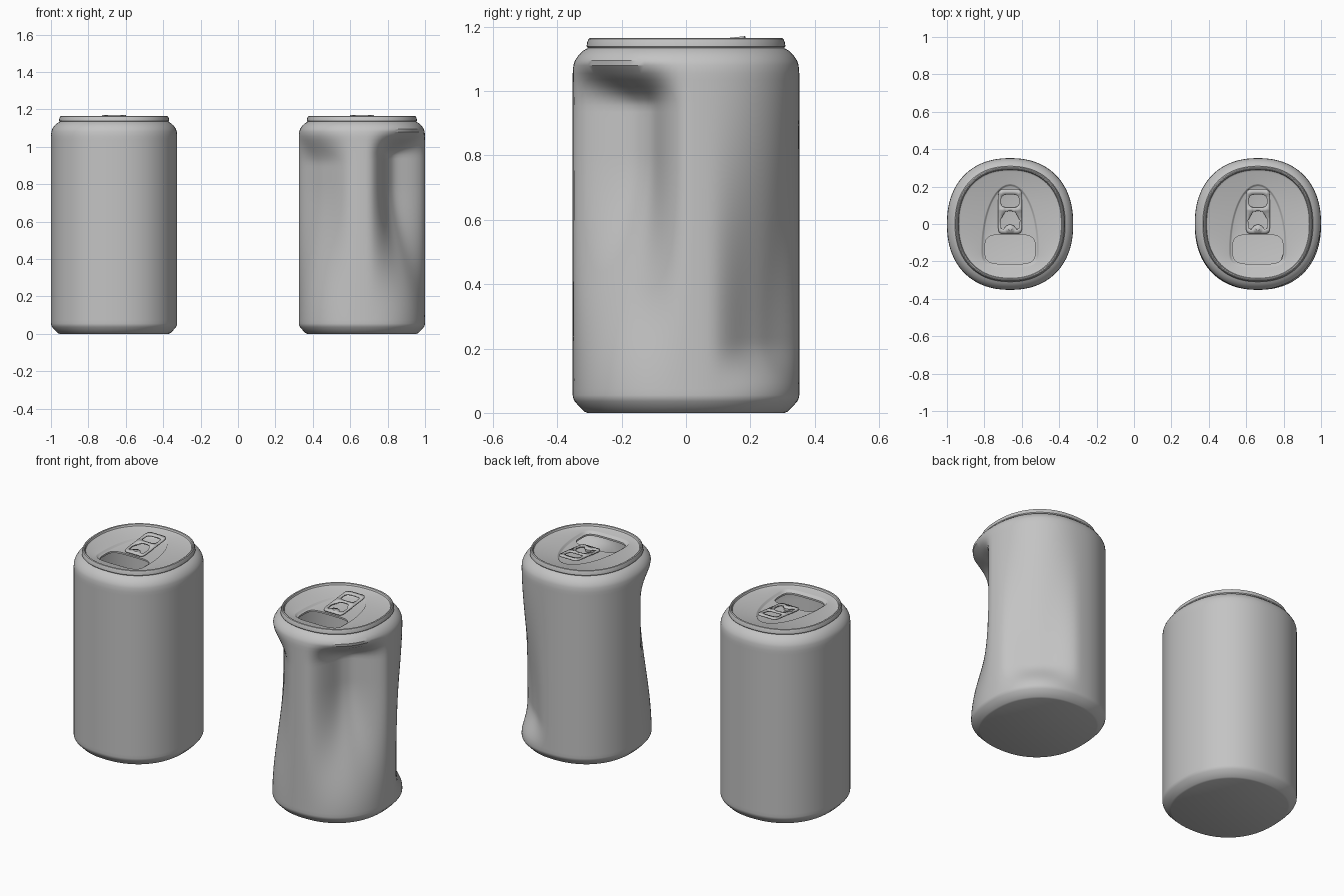
import bpy, bmesh, math

if "Cube" in bpy.data.objects:
    bpy.data.objects.remove(bpy.data.objects["Cube"])

HALF_X, HALF_Y, SEGMENTS = 0.3375, 0.352, 96

metal = bpy.data.materials.new("grey_metal")
metal.use_nodes = True
metal.diffuse_color = (0.55, 0.55, 0.55, 1)
metal.node_tree.nodes["Principled BSDF"].inputs["Base Color"].default_value = (0.55, 0.55, 0.55, 1)


def oval(a, b, n, z, cy=0.0, back=None, count=SEGMENTS):
    """Superellipse loop; back = (half length, exponent) reshapes the +y half."""
    pts = []
    for i in range(count):
        t = 2 * math.pi * i / count
        c, s = math.cos(t), math.sin(t)
        bb, nn = back if back and s > 0 else (b, n)
        r = (abs(c / a) ** nn + abs(s / bb) ** nn) ** (-1 / nn)
        pts.append((r * c, cy + r * s, z))
    return pts


def can_ring(inset, z):
    return oval(HALF_X - inset, HALF_Y - inset, 2.25, z)


def add_loop(bm, pts):
    return [bm.verts.new(p) for p in pts]


def loft(bm, loops):
    """Join point loops in order and return the vertex loops."""
    rings = [add_loop(bm, p) for p in loops]
    for a, b in zip(rings, rings[1:]):
        for i in range(len(a)):
            j = (i + 1) % len(a)
            bm.faces.new((a[i], a[j], b[j], b[i]))
    return rings


def fill(bm, *loops):
    """Fill the flat area between an outline and its holes, facing up."""
    edges = []
    for vs in loops:
        for i, v in enumerate(vs):
            w = vs[(i + 1) % len(vs)]
            edges.append(bm.edges.get((v, w)) or bm.edges.new((v, w)))
    made = bmesh.ops.triangle_fill(bm, use_beauty=True, edges=edges, normal=(0, 0, 1))
    for f in made["geom"]:
        if isinstance(f, bmesh.types.BMFace):
            f.normal_update()
            if f.normal.z < 0:
                f.normal_flip()


def finish(bm, name, x, angle=35):
    me = bpy.data.meshes.new(name)
    for f in bm.faces:
        f.smooth = True
    bm.to_mesh(me)
    bm.free()
    me.set_sharp_from_angle(angle=math.radians(angle))
    me.materials.append(metal)
    ob = bpy.data.objects.new(name, me)
    ob.location.x = x
    bpy.context.collection.objects.link(ob)
    return ob


def smooth(t):
    t = max(0.0, min(1.0, t))
    return t * t * (3 - 2 * t)


# Dents: direction, half width (degrees), depth, low fade (start, length), top fade (end, length)
DENTS = [
    (-42, 43, 0.155, 0.05, 0.75, 1.10, 0.15),
    (-138, 42, 0.065, 0.05, 0.75, 1.10, 0.20),
    (50, 38, 0.06, 0.06, 0.16, 1.08, 0.85),
]


def crush(bm):
    for v in bm.verts:
        az = math.degrees(math.atan2(v.co.y, v.co.x))
        push = 0.0
        for mid, width, depth, low, low_len, top, top_len in DENTS:
            u = abs((az - mid + 180) % 360 - 180) / width
            if u < 1:
                push += (depth * (1 - u ** 2.5) ** 2
                         * smooth((v.co.z - low) / low_len) * smooth((top - v.co.z) / top_len))
        k = 1 - push / math.hypot(v.co.x, v.co.y)
        v.co.x *= k
        v.co.y *= k


def build_body(name, x, dented):
    foot = [(0.045, 0), (0.036, 0.004), (0.02, 0.02), (0.006, 0.036), (0.001, 0.047)]
    wall = [(0, 0.055 + i * 0.02) for i in range(51)]
    shoulder = [(0.002, 1.08), (0.007, 1.095), (0.018, 1.112), (0.032, 1.125), (0.042, 1.131)]
    bm = bmesh.new()
    rings = loft(bm, [can_ring(d, z) for d, z in foot + wall + shoulder])
    bm.faces.new(list(reversed(rings[0])))
    if dented:
        crush(bm)
    finish(bm, name, x)


def build_lid(name, x):
    rim = [(0.042, 1.131), (0.047, 1.134), (0.043, 1.139), (0.045, 1.152), (0.049, 1.162),
           (0.054, 1.165), (0.059, 1.162), (0.063, 1.152), (0.072, 1.147)]
    bm = bmesh.new()
    edge = loft(bm, [can_ring(d, z) for d, z in rim])[-1]
    # sunken teardrop around the tab
    hollow = loft(bm, [oval(0.155 - d, 0.1 - d, 4, z, -0.13, (0.345 - d, 2))
                       for d, z in ((0, 1.147), (0.004, 1.145), (0.01, 1.135), (0.014, 1.133))])
    fill(bm, edge, hollow[0])
    # open mouth with a short folded lip
    mouth = loft(bm, [oval(0.134, 0.079, 4, z, -0.135) for z in (1.133, 1.123)])
    fill(bm, hollow[-1], mouth[0])
    finish(bm, name, x)


def build_tab(name, x):
    half = [(0, 0.07), (0.025, 0.066), (0.038, 0.045), (0.052, 0.02),
            (0.05, -0.022), (0.036, -0.03), (0.02, -0.01), (0, -0.004)]
    arch = half + [(-px, py) for px, py in reversed(half[1:-1])]
    bm = bmesh.new()
    fill(bm,
         add_loop(bm, oval(0.064, 0.118, 9, 0, 0.066)),
         add_loop(bm, oval(0.048, 0.035, 3.5, 0, 0.122, count=40)),
         add_loop(bm, [(px, py, 0) for px, py in arch]))
    # lift the finger end
    for v in bm.verts:
        v.co.z = 1.146 + 0.105 * (v.co.y + 0.052)
    ob = finish(bm, name, x)
    mod = ob.modifiers.new("thickness", "SOLIDIFY")
    mod.thickness = 0.009
    mod.offset = -1


def build_rivet(name, x):
    bm = bmesh.new()
    rings = loft(bm, [oval(r, r, 2, z, -0.02, count=24)
                      for r, z in ((0.018, 1.133), (0.018, 1.146), (0.014, 1.149))])
    bm.faces.new(rings[-1])
    finish(bm, name, x)


for label, x, dented in (("plain", HALF_X - 1, False), ("dented", 1 - HALF_X, True)):
    build_body(label + "_can_body", x, dented)
    build_lid(label + "_can_lid", x)
    build_tab(label + "_can_pull_tab", x)
    build_rivet(label + "_can_rivet", x)
